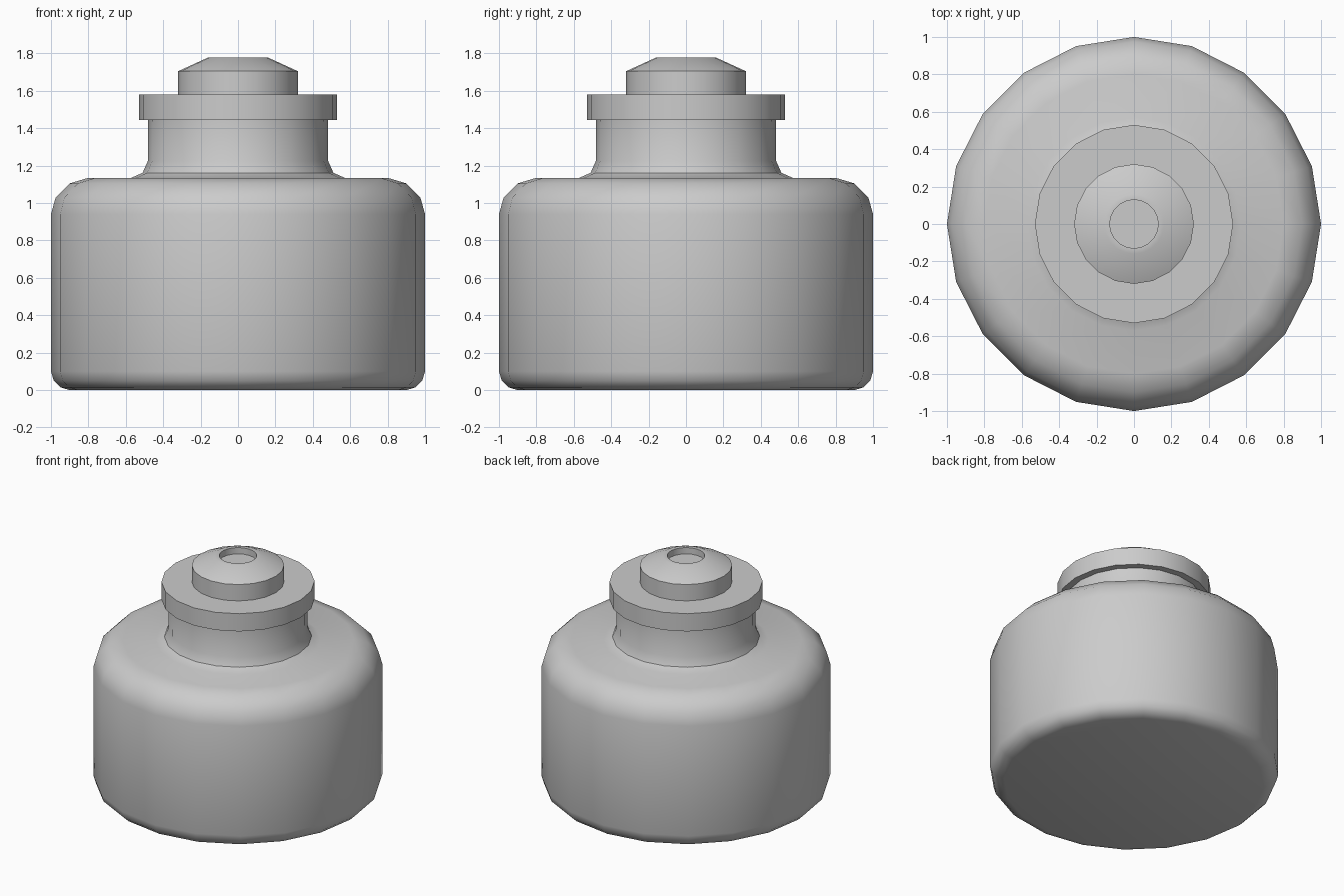
import bpy, bmesh, math

if "Cube" in bpy.data.objects:
    bpy.data.objects.remove(bpy.data.objects["Cube"])

SIDES = 20


def lathe(name, profile, angle=35):
    """Revolve (radius, height) points around z; radius 0 closes with a cap."""
    bm = bmesh.new()
    rings = []
    for r, z in profile:
        rings.append([bm.verts.new((r * math.cos(2 * math.pi * i / SIDES),
                                    r * math.sin(2 * math.pi * i / SIDES), z))
                      for i in range(SIDES)])
    for a, b in zip(rings, rings[1:]):
        for i in range(SIDES):
            j = (i + 1) % SIDES
            bm.faces.new((a[i], a[j], b[j], b[i]))
    bm.faces.new(rings[0][::-1])
    bm.faces.new(rings[-1])
    bmesh.ops.recalc_face_normals(bm, faces=bm.faces)
    mesh = bpy.data.meshes.new(name)
    bm.to_mesh(mesh)
    bm.free()
    obj = bpy.data.objects.new(name, mesh)
    bpy.context.collection.objects.link(obj)
    bpy.ops.object.select_all(action='DESELECT')
    obj.select_set(True)
    bpy.context.view_layer.objects.active = obj
    bpy.ops.object.shade_smooth_by_angle(angle=math.radians(angle))
    return obj


# Rounded jar body with flared neck
lathe("jar_body", [
    (0.90, 0.0), (0.95, 0.015), (0.985, 0.05), (1.0, 0.10),
    (1.0, 0.94), (0.975, 1.03), (0.90, 1.105), (0.80, 1.135),
    (0.57, 1.135), (0.51, 1.162), (0.482, 1.225), (0.48, 1.45)])

# Collar around the mouth
lathe("rim_collar", [(0.53, 1.445), (0.53, 1.58)])

# Stopper with sloped top and shallow recess
lathe("stopper", [
    (0.32, 1.57), (0.32, 1.705), (0.16, 1.778), (0.13, 1.778), (0.13, 1.73)])
